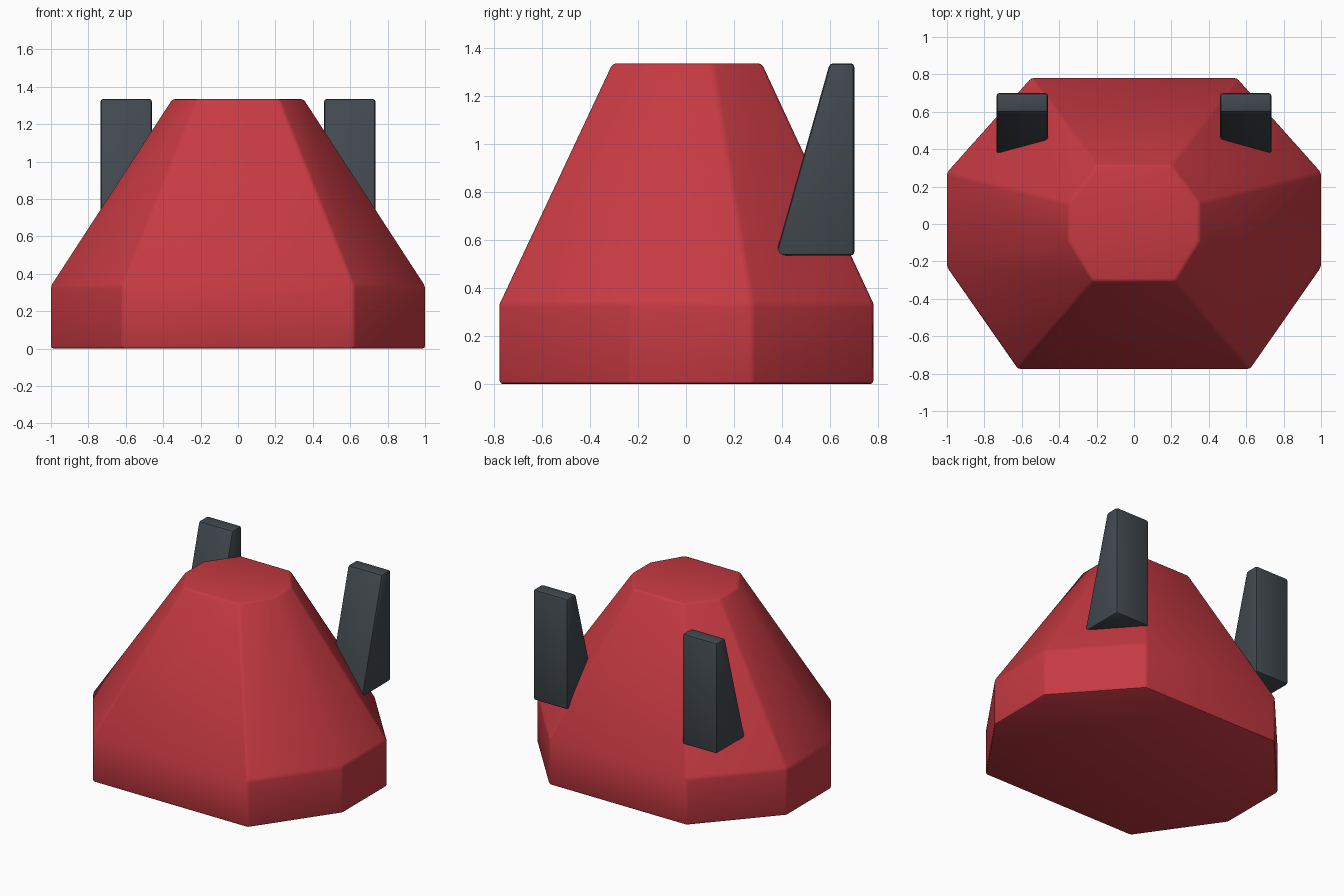
import bpy
import bmesh
import math

cube = bpy.data.objects.get("Cube")
if cube:
    bpy.data.objects.remove(cube, do_unlink=True)


def make_material(name, color):
    mat = bpy.data.materials.new(name)
    mat.use_nodes = True
    mat.diffuse_color = color
    mat.node_tree.nodes["Principled BSDF"].inputs["Base Color"].default_value = color
    return mat


red = make_material("red paint", (0.57, 0.042, 0.055, 1))
slate = make_material("dark slate", (0.054, 0.066, 0.077, 1))


def loft(name, rings, mat, bevel):
    """Join matching closed rings of points, cap both ends and round the sharp edges."""
    bm = bmesh.new()
    loops = [[bm.verts.new(p) for p in ring] for ring in rings]
    n = len(loops[0])
    for low, high in zip(loops, loops[1:]):
        for i in range(n):
            j = (i + 1) % n
            bm.faces.new((low[i], low[j], high[j], high[i]))
    bm.faces.new(loops[0][::-1])
    bm.faces.new(loops[-1])
    bmesh.ops.recalc_face_normals(bm, faces=bm.faces)
    sharp = [e for e in bm.edges if e.calc_face_angle(0) > math.radians(30)]
    bmesh.ops.bevel(bm, geom=sharp, offset=bevel, segments=2, profile=0.5,
                    affect='EDGES', clamp_overlap=True)
    mesh = bpy.data.meshes.new(name)
    bm.to_mesh(mesh)
    bm.free()
    mesh.materials.append(mat)
    obj = bpy.data.objects.new(name, mesh)
    bpy.context.collection.objects.link(obj)
    bpy.ops.object.select_all(action='DESELECT')
    obj.select_set(True)
    bpy.context.view_layer.objects.active = obj
    bpy.ops.object.shade_smooth_by_angle(angle=math.radians(30))
    return obj


def octagon(half, z):
    """Mirror the left half outline, listed front to back, into a full ring."""
    return [(x, y, z) for x, y in half] + [(-x, y, z) for x, y in reversed(half)]


# Body: upright octagonal skirt with a tapered upper part
skirt = [(0.62, -0.775), (1.0, -0.23), (1.0, 0.275), (0.55, 0.78)]
crown = [(0.22, -0.305), (0.35, -0.09), (0.35, 0.11), (0.2, 0.315)]
loft("body", [octagon(skirt, 0), octagon(skirt, 0.335), octagon(crown, 1.335)], red, 0.015)

# Rear fins: wedges with upright backs, sunk into the rear corners
for side, name in ((1, "left_fin"), (-1, "right_fin")):
    inner, outer, back = 0.46 * side, 0.735 * side, 0.7
    rings = [[(inner, front, z), (outer, front, z), (outer, back, z), (inner, back, z)]
             for z, front in ((0.535, 0.372), (1.335, 0.598))]
    loft(name, rings, slate, 0.015)
